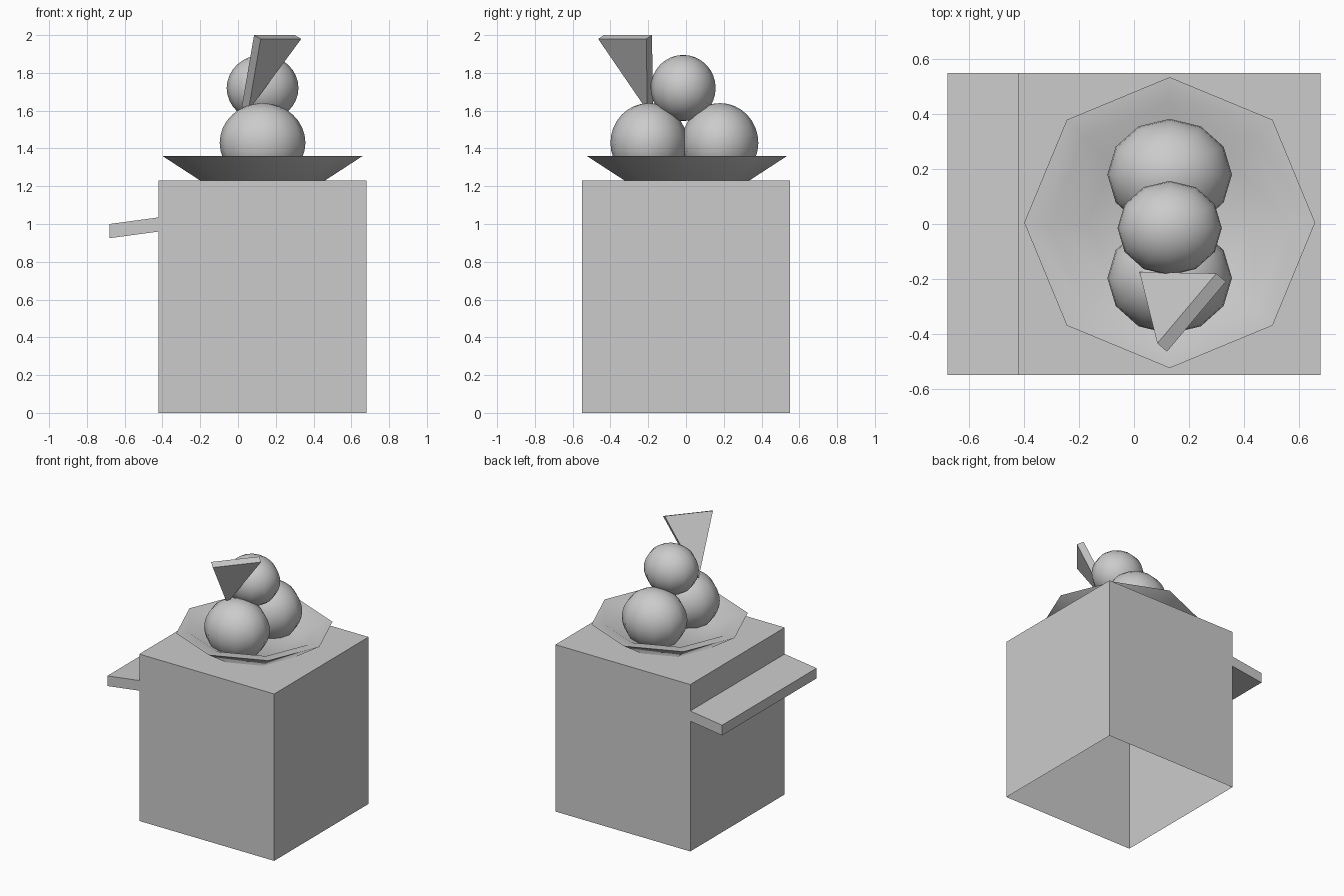
import bpy, bmesh
from math import radians, sin, cos, pi
from mathutils import Vector

if "Cube" in bpy.data.objects:
    bpy.data.objects.remove(bpy.data.objects["Cube"])

CX = 0.13  # centre of the block, plate and scoops


def finish(name, bm, smooth=None):
    bmesh.ops.recalc_face_normals(bm, faces=bm.faces[:])
    mesh = bpy.data.meshes.new(name)
    bm.to_mesh(mesh)
    bm.free()
    obj = bpy.data.objects.new(name, mesh)
    bpy.context.collection.objects.link(obj)
    if smooth:
        bpy.ops.object.select_all(action='DESELECT')
        obj.select_set(True)
        bpy.context.view_layer.objects.active = obj
        bpy.ops.object.shade_smooth_by_angle(angle=radians(smooth))
    return obj


def prism(name, profile, offset):
    """Extrude a flat polygon along an offset vector."""
    bm = bmesh.new()
    face = bm.faces.new([bm.verts.new(p) for p in profile])
    new = bmesh.ops.extrude_face_region(bm, geom=[face], use_keep_orig=True)
    moved = [g for g in new['geom'] if isinstance(g, bmesh.types.BMVert)]
    bmesh.ops.translate(bm, verts=moved, vec=Vector(offset))
    return finish(name, bm)


# Block, open underneath
bm = bmesh.new()
bmesh.ops.create_cube(bm, size=1)
bmesh.ops.scale(bm, vec=(1.10, 1.10, 1.23), verts=bm.verts)
bmesh.ops.translate(bm, vec=(CX, 0, 0.615), verts=bm.verts)
bottom = [f for f in bm.faces if f.calc_center_median().z < 0.01]
bmesh.ops.delete(bm, geom=bottom, context='FACES_ONLY')
bmesh.ops.recalc_face_normals(bm, faces=bm.faces[:])
finish("block", bm)

# Side shelf, tilted slightly down
prism("side_shelf", [(-0.42, -0.55, 0.96), (-0.42, -0.55, 1.035),
                     (-0.68, -0.55, 1.00), (-0.68, -0.55, 0.925)], (0, 1.10, 0))

# Eight-sided plate: underside, rim, then dished inside
bm = bmesh.new()
rings = []
for r, z in [(0.33, 1.23), (0.53, 1.36), (0.44, 1.352), (0.30, 1.28)]:
    rings.append([bm.verts.new((CX + r * cos(i * pi / 4), 0.005 + r * sin(i * pi / 4), z))
                  for i in range(8)])
for a, b in zip(rings, rings[1:]):
    for i in range(8):
        j = (i + 1) % 8
        bm.faces.new((a[i], a[j], b[j], b[i]))
bm.faces.new(rings[0][::-1])
bm.faces.new(rings[-1])
finish("plate", bm, 50)

# Three scoops
for name, centre, size in [("front_scoop", (CX, -0.197, 1.43), (0.227, 0.203, 0.21)),
                           ("back_scoop", (CX, 0.18, 1.43), (0.227, 0.203, 0.21)),
                           ("top_scoop", (CX, -0.015, 1.72), (0.19, 0.172, 0.175))]:
    bm = bmesh.new()
    bmesh.ops.create_uvsphere(bm, u_segments=12, v_segments=16, radius=1)
    bmesh.ops.scale(bm, vec=size, verts=bm.verts)
    bmesh.ops.translate(bm, vec=centre, verts=bm.verts)
    finish(name, bm, 60)

# Triangular wafer stuck in the front scoop
prism("wafer", [(0.12, -0.465, 1.98), (0.335, -0.21, 1.98), (0.055, -0.205, 1.60)],
      (-0.035, 0.03, 0.02))
